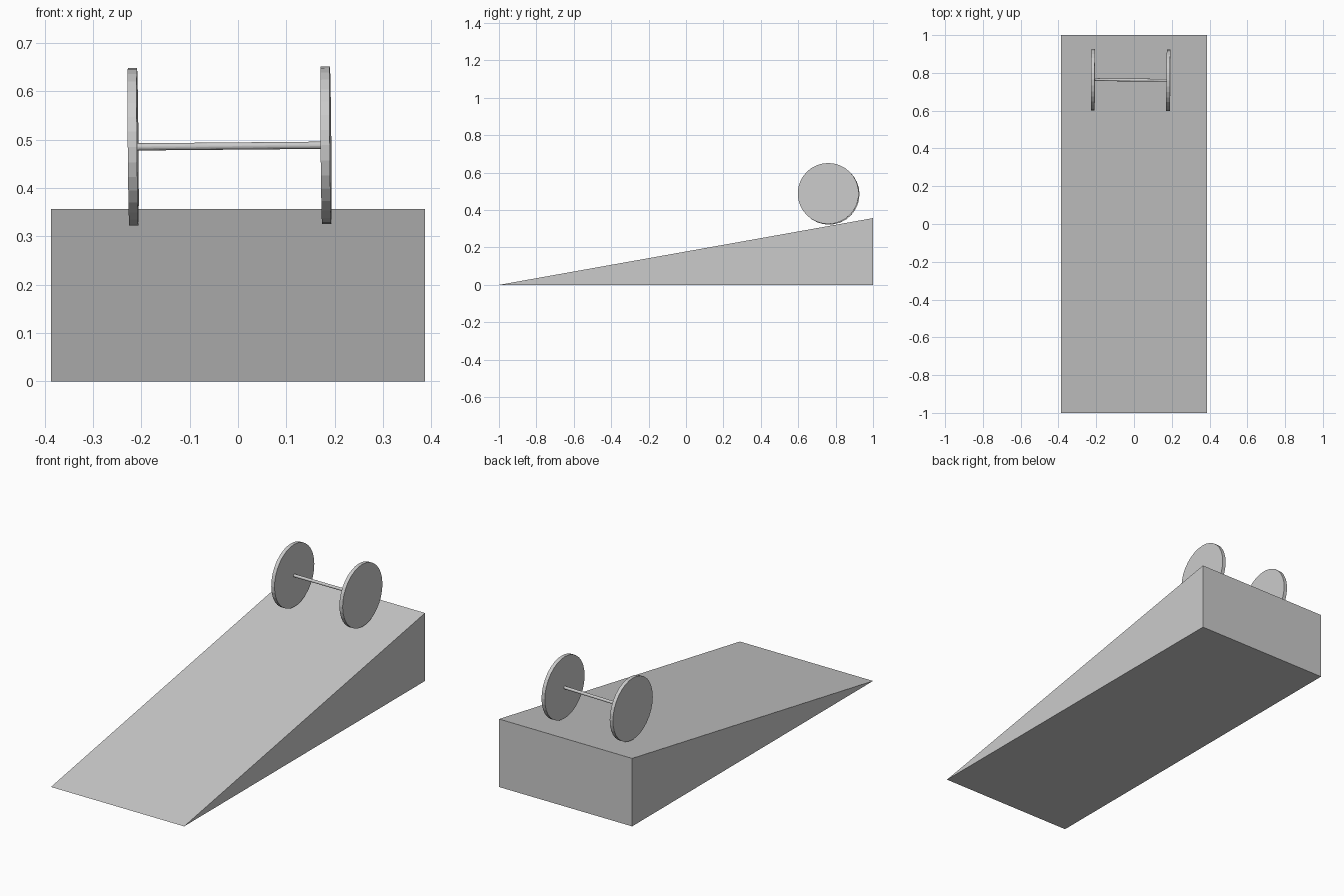
import bpy, bmesh
from mathutils import Vector

if "Cube" in bpy.data.objects:
    bpy.data.objects.remove(bpy.data.objects["Cube"])

# ramp: wedge profile extruded across x
HALF_W, HEIGHT = 0.387, 0.357
bm = bmesh.new()
profile = [(-1, 0), (1, 0), (1, HEIGHT)]
face = bm.faces.new([bm.verts.new((-HALF_W, y, z)) for y, z in profile])
out = bmesh.ops.extrude_face_region(bm, geom=[face])
moved = [v for v in out["geom"] if isinstance(v, bmesh.types.BMVert)]
bmesh.ops.translate(bm, verts=moved, vec=(2 * HALF_W, 0, 0))
bmesh.ops.recalc_face_normals(bm, faces=bm.faces)
mesh = bpy.data.meshes.new("ramp")
bm.to_mesh(mesh)
bm.free()
bpy.context.collection.objects.link(bpy.data.objects.new("ramp", mesh))


def rod(name, centre, axis, radius, length, sides):
    """Cylinder whose length runs along the given axis."""
    bpy.ops.mesh.primitive_cylinder_add(
        vertices=sides, radius=radius, depth=length, location=centre,
        rotation=axis.to_track_quat('Z', 'Y').to_euler())
    bpy.context.object.name = name


# slightly skewed wheel pair resting near the top of the ramp
left = Vector((-0.217, 0.7645, 0.485))
right = Vector((0.182, 0.7605, 0.4885))
axis = (right - left).normalized()
rod("left_wheel", left, axis, 0.163, 0.019, 32)
rod("right_wheel", right, axis, 0.163, 0.019, 32)

# axle between the wheels
rod("axle", (left + right) / 2, axis, 0.0075, (right - left).length - 0.018, 32)
